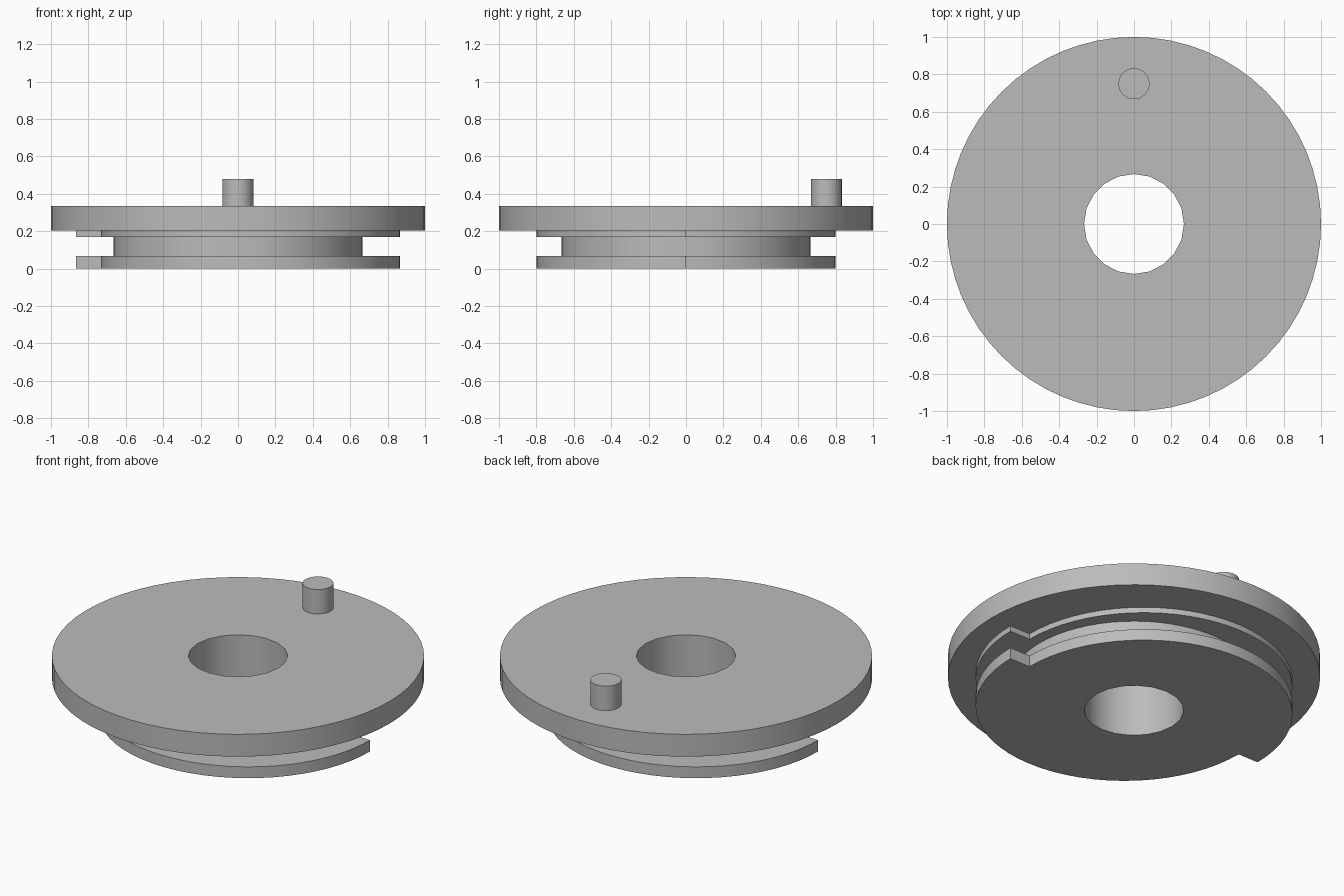
import bpy, bmesh
from math import pi, cos, sin

cube = bpy.data.objects.get("Cube")
if cube:
    bpy.data.objects.remove(cube, do_unlink=True)

grey = bpy.data.materials.new("plain_grey")
grey.use_nodes = True
colour = (0.5, 0.5, 0.5, 1)
grey.diffuse_color = colour
grey.node_tree.nodes["Principled BSDF"].inputs["Base Color"].default_value = colour


def circle(radius, sides):
    return [(radius * cos(2 * pi * i / sides), radius * sin(2 * pi * i / sides))
            for i in range(sides)]


def stepped_outline(radius, shift, steps):
    """Two half circles slid apart along x, leaving a step on each side."""
    half = [(radius * cos(pi * i / steps) - shift, radius * sin(pi * i / steps))
            for i in range(steps + 1)]
    return half + [(-x, -y) for x, y in half]


def finish(obj):
    obj.data.materials.append(grey)
    bpy.ops.object.select_all(action="DESELECT")
    obj.select_set(True)
    bpy.context.view_layer.objects.active = obj
    bpy.ops.object.shade_smooth_by_angle()


# Pulley body: outlines from the bottom of the bore, around the outside, to its top
bore = circle(0.267, 20)
flange = stepped_outline(0.8, 0.067, 32)
hub = circle(0.665, 64)
disc = circle(1.0, 64)
levels = [(bore, 0), (flange, 0), (flange, 0.067), (hub, 0.067), (hub, 0.17),
          (flange, 0.17), (flange, 0.203), (disc, 0.203), (disc, 0.335), (bore, 0.335)]

bm = bmesh.new()
rings = []
for outline, z in levels:
    verts = [bm.verts.new((x, y, z)) for x, y in outline]
    edges = [bm.edges.new((verts[i - 1], verts[i])) for i in range(len(verts))]
    rings.append((verts, edges, z))

# Walls join equal outlines; flat rings fill between outlines at one height
for (va, ea, za), (vb, eb, zb) in zip(rings, rings[1:] + rings[:1]):
    if za == zb:
        bmesh.ops.triangle_fill(bm, edges=ea + eb, use_beauty=True)
    else:
        for i in range(len(va)):
            bm.faces.new((va[i - 1], va[i], vb[i], vb[i - 1]))
bmesh.ops.recalc_face_normals(bm, faces=bm.faces[:])
mesh = bpy.data.meshes.new("pulley_body")
bm.to_mesh(mesh)
bm.free()
body = bpy.data.objects.new("pulley_body", mesh)
bpy.context.collection.objects.link(body)
finish(body)

# Drive pin standing on the disc
bpy.ops.mesh.primitive_cylinder_add(vertices=32, radius=0.083, depth=0.147,
                                    location=(0, 0.75, 0.4065))
pin = bpy.context.object
pin.name = "drive_pin"
finish(pin)
